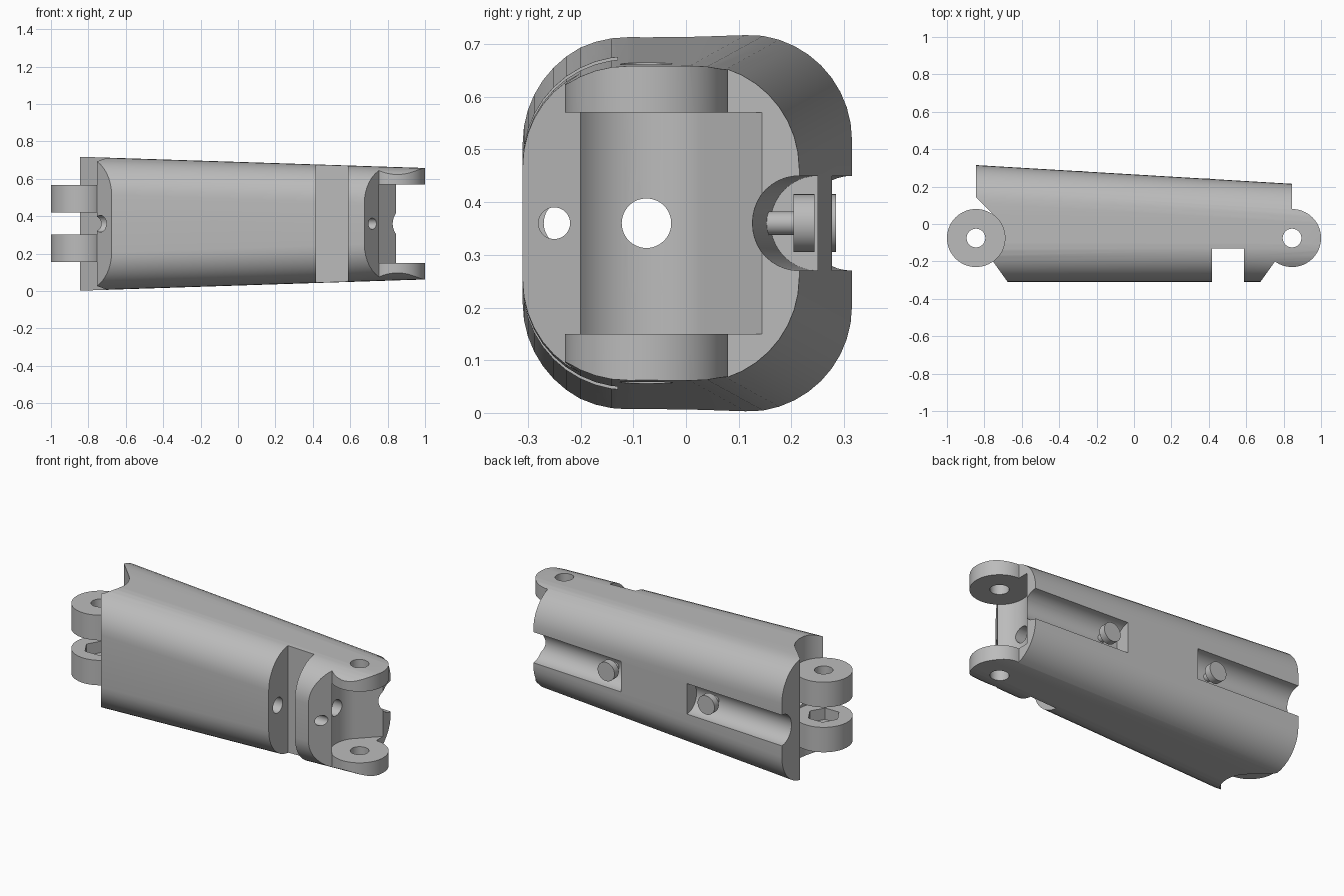
import bpy, bmesh
from math import sin, cos, pi, radians
from mathutils import Vector, Matrix

if "Cube" in bpy.data.objects:
    bpy.data.objects.remove(bpy.data.objects["Cube"])

grey = bpy.data.materials.new("plain_grey")
grey.use_nodes = True
grey.diffuse_color = (0.5, 0.5, 0.5, 1)
grey.node_tree.nodes["Principled BSDF"].inputs["Base Color"].default_value = (0.5, 0.5, 0.5, 1)

PX, PY, MID = 0.845, -0.075, 0.36     # hinge offset, hinge depth, mid height
R = 0.155                             # hinge knuckle radius


def loft(name, start, end):
    """Closed solid between two matching rings of points."""
    bm = bmesh.new()
    a = [bm.verts.new(p) for p in start]
    b = [bm.verts.new(p) for p in end]
    n = len(a)
    bm.faces.new(a)
    bm.faces.new(b[::-1])
    for i in range(n):
        bm.faces.new((a[i], b[i], b[(i + 1) % n], a[(i + 1) % n]))
    bmesh.ops.recalc_face_normals(bm, faces=bm.faces)
    mesh = bpy.data.meshes.new(name)
    bm.to_mesh(mesh)
    bm.free()
    mesh.materials.append(grey)
    ob = bpy.data.objects.new(name, mesh)
    bpy.context.collection.objects.link(ob)
    return ob


def prism(name, outline, z0, z1):
    return loft(name, [(x, y, z0) for x, y in outline], [(x, y, z1) for x, y in outline])


def rod(name, p, q, r, sides=48):
    p, q = Vector(p), Vector(q)
    turn = (q - p).to_track_quat('Z', 'Y')
    ring = [turn @ Vector((r * cos(2 * pi * i / sides), r * sin(2 * pi * i / sides), 0))
            for i in range(sides)]
    return loft(name, [p + v for v in ring], [q + v for v in ring])


def boolean(ob, cutter, op='DIFFERENCE'):
    mod = ob.modifiers.new("cut", 'BOOLEAN')
    mod.operation, mod.object, mod.solver = op, cutter, 'EXACT'
    bpy.context.view_layer.objects.active = ob
    bpy.ops.object.modifier_apply(modifier=mod.name)
    bpy.data.objects.remove(cutter)


def smooth(ob):
    bpy.ops.object.select_all(action='DESELECT')
    ob.select_set(True)
    bpy.context.view_layer.objects.active = ob
    bpy.ops.object.shade_smooth_by_angle(angle=radians(30))


def arc(cx, cy, r, a0, a1, n):
    return [(cx + r * cos(radians(a0 + (a1 - a0) * i / n)),
             cy + r * sin(radians(a0 + (a1 - a0) * i / n))) for i in range(n + 1)]


def back_y(x):
    return 0.265 - 0.0592 * x


def section(x):
    """Rounded cross-section of the tapering shell."""
    r, front, back, half = 0.2, -0.31, back_y(x), 0.3305 - 0.0325 * x
    pts = []
    for cy, cz, a in ((back - r, MID + half - r, 0), (front + r, MID + half - r, 90),
                      (front + r, MID - half + r, 180), (back - r, MID - half + r, 270)):
        pts += arc(cy, cz, r, a, a + 90, 10)
    return [(x, y, z) for y, z in pts]


def slot_section(x):
    """U-shaped channel parallel to the sloping back."""
    c = back_y(x)
    return [(x, y, z) for y, z in
            arc(c, MID, 0.09, 90, 270, 20) + [(c + 0.2, MID - 0.09), (c + 0.2, MID + 0.09)]]


# Socket edge around a hinge: sloped stop, round seat, angled relief
socket = [(0.216, -0.3)] + arc(0, 0, R, -54, 45, 22) + [(0, R * 2 ** 0.5)]
left_socket = [(PX - x, PY + y) for x, y in socket]
right_socket = [(-PX + x, PY + y) for x, y in socket]

# Main link body: tapered shell trimmed to its plan outline
body = loft("link_body", section(-1.05), section(1.05))
plan = right_socket + [(-PX, 0.5), (PX, 0.5)]
plan += arc(PX, PY, R, 90, -126, 48) + [left_socket[0]]
boolean(body, prism("trim", plan, -0.2, 1), 'INTERSECT')

# Gap between the wide fork arms
boolean(body, prism("fork_gap", left_socket + [(1.2, left_socket[-1][1]), (1.2, -0.4)],
                    0.15, 0.57))

# Front cross notch
boolean(body, prism("notch", [(0.417, -0.5), (0.588, -0.5), (0.588, -0.13), (0.417, -0.13)],
                    -0.2, 1))

# Two channels in the back
for x0, x1 in ((0.25, 1.1), (-1.1, -0.2)):
    boolean(body, loft("channel", slot_section(x0), slot_section(x1)))

# Lengthwise bores and fork pin hole
boolean(body, rod("core_bore", (-1.2, PY, MID), (1.2, PY, MID), 0.047))
boolean(body, rod("small_bore", (0.5, -0.25, MID), (1.2, -0.25, MID), 0.03))
boolean(body, rod("wide_bore", (-1.2, -0.225, MID), (0.5, -0.225, MID), 0.045))
boolean(body, rod("pin_hole", (PX, PY, -0.2), (PX, PY, 1), 0.05))
smooth(body)

# Narrow pair of hinge knuckles, the lower one with a hexagonal nut pocket
for name, z0, z1 in (("lower_knuckle", 0.155, 0.302), ("upper_knuckle", 0.42, 0.568)):
    knuckle = rod(name, (-PX, PY, z0), (-PX, PY, z1), R, 80)
    boolean(knuckle, rod("pin_hole", (-PX, PY, -0.2), (-PX, PY, 1), 0.05))
    if name == "lower_knuckle":
        boolean(knuckle, rod("nut_pocket", (-PX, PY, 0.235), (-PX, PY, 0.35), 0.09, 6))
    smooth(knuckle)

# Headed pegs standing in the channels
for name, x in (("left_peg", 0.35), ("right_peg", -0.33)):
    top = back_y(x)
    peg = rod(name, (x, top - 0.11, MID), (x, top - 0.03, MID), 0.0225, 32)
    head = rod("head", (x, top - 0.04, MID), (x, top, MID), 0.055)
    boolean(peg, head, 'UNION')
    smooth(peg)
